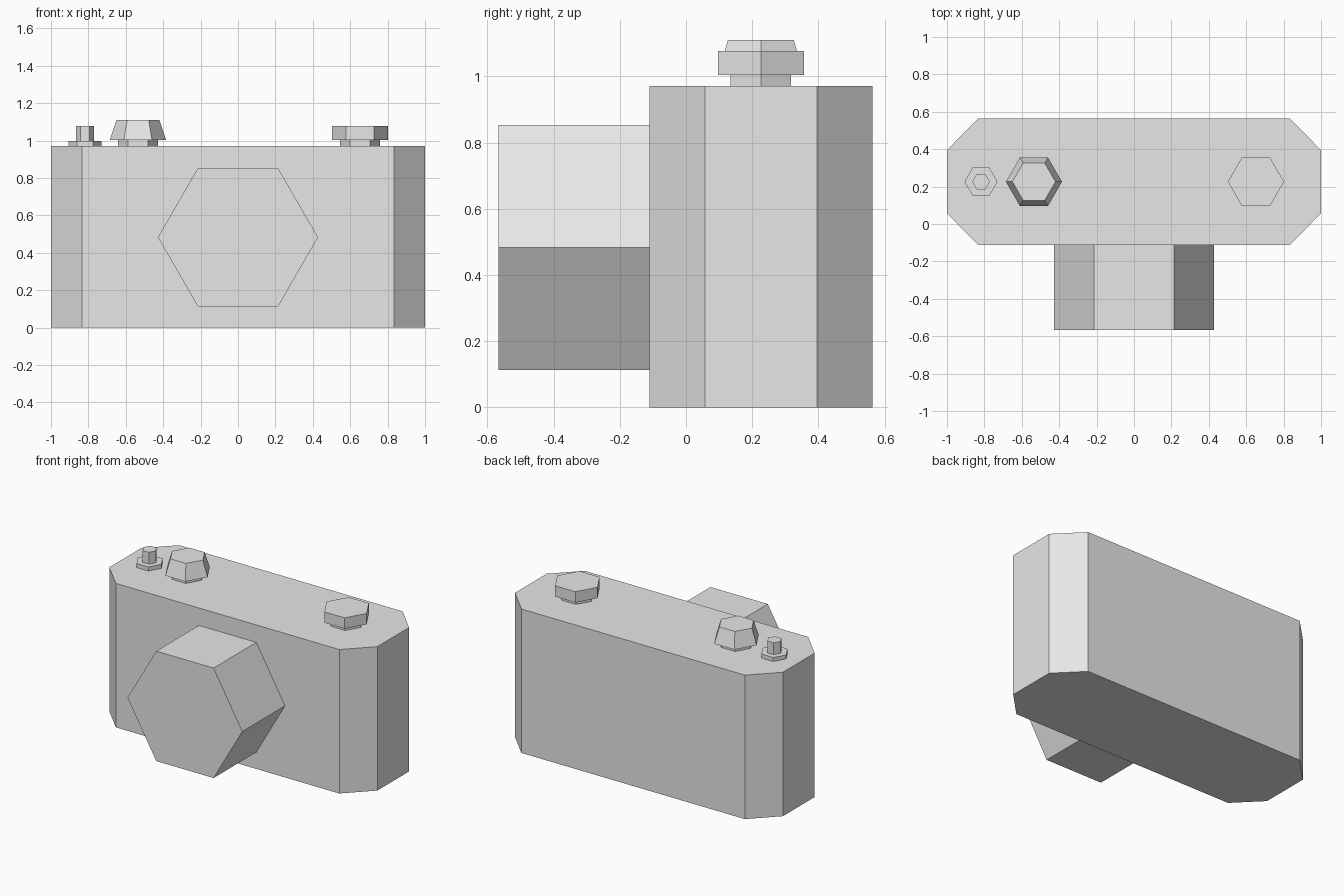
import bpy
import math
from mathutils import Matrix, Vector

cube = bpy.data.objects.get("Cube")
if cube:
    bpy.data.objects.remove(cube, do_unlink=True)

grey = bpy.data.materials.new("plain_grey")
grey.use_nodes = True
grey.diffuse_color = (0.8, 0.8, 0.8, 1)
grey.node_tree.nodes["Principled BSDF"].inputs["Base Color"].default_value = (0.8, 0.8, 0.8, 1)


def prism(name, bottom, top, low, high, matrix=Matrix()):
    """Solid between two matching outlines, placed by a matrix."""
    n = len(bottom)
    verts = [matrix @ Vector((x, y, low)) for x, y in bottom]
    verts += [matrix @ Vector((x, y, high)) for x, y in top]
    faces = [tuple(reversed(range(n))), tuple(range(n, 2 * n))]
    faces += [(i, (i + 1) % n, n + (i + 1) % n, n + i) for i in range(n)]
    mesh = bpy.data.meshes.new(name)
    mesh.from_pydata(verts, [], faces)
    mesh.materials.append(grey)
    obj = bpy.data.objects.new(name, mesh)
    bpy.context.collection.objects.link(obj)
    return obj


def hexagon(radius):
    return [(radius * math.cos(i * math.pi / 3), radius * math.sin(i * math.pi / 3))
            for i in range(6)]


def knob(name, x, r_bottom, r_top, low, high):
    prism(name, hexagon(r_bottom), hexagon(r_top), low, high,
          Matrix.Translation((x, MID_Y, 0)))


MID_Y = 0.226
TOP = 0.971

# Body with chamfered upright corners
half_w, half_d, flat_w, flat_d = 1.0, 0.337, 0.834, 0.169
quarter = [(half_w, flat_d), (flat_w, half_d)]
outline = quarter + [(-x, y) for x, y in reversed(quarter)]
outline += [(-x, -y) for x, y in outline]
prism("camera_body", outline, outline, 0, TOP, Matrix.Translation((0, MID_Y, 0)))

# Lens barrel pointing forward
prism("lens_barrel", hexagon(0.428), hexagon(0.428), 0, 0.455,
      Matrix.Translation((0, -0.111, 0.483)) @ Matrix.Rotation(math.pi / 2, 4, "X"))

# Shutter button: flange and pin
knob("shutter_flange", -0.818, 0.088, 0.088, TOP, 0.998)
knob("shutter_pin", -0.818, 0.047, 0.047, 0.998, 1.078)

# Tapered dial on its stem
knob("speed_dial_stem", -0.535, 0.106, 0.106, TOP, 1.004)
knob("speed_dial", -0.535, 0.15, 0.115, 1.004, 1.11)

# Straight knob on its stem
knob("rewind_knob_stem", 0.652, 0.106, 0.106, TOP, 1.004)
knob("rewind_knob", 0.652, 0.15, 0.15, 1.004, 1.077)
